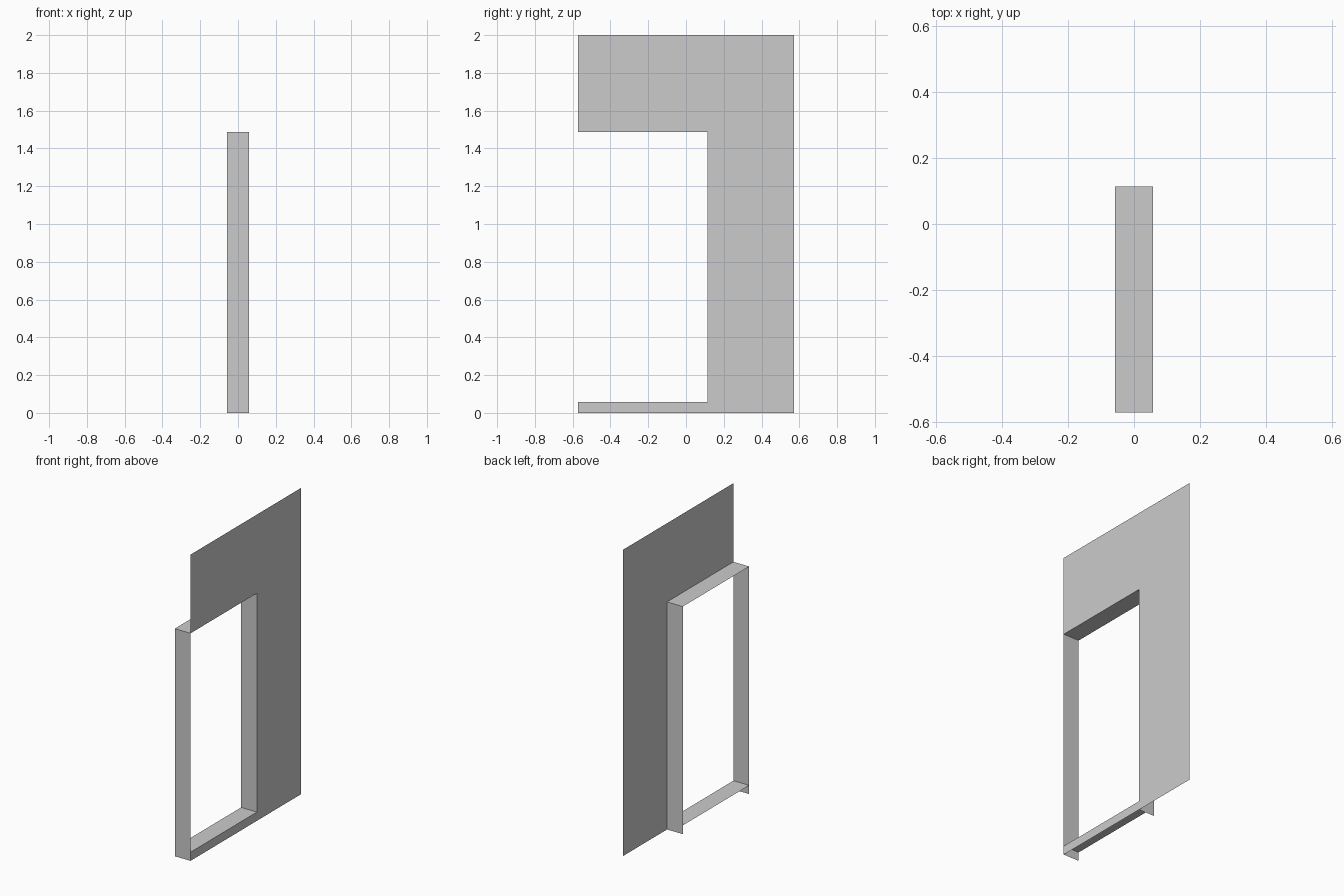
import bpy

cube = bpy.data.objects.get("Cube")
if cube:
    bpy.data.objects.remove(cube, do_unlink=True)

# Main dimensions
HALF_DEPTH = 0.057            # wall face at +x, inner edge of the lining at -x
FRONT, BACK = -0.571, 0.571   # wall extent in y
JAMB = 0.114                  # back side of the opening
SILL, HEAD, TOP = 0.057, 1.486, 2.0

grey = bpy.data.materials.new("light grey")
grey.use_nodes = True
colour = (0.6, 0.6, 0.6, 1)
grey.diffuse_color = colour
grey.node_tree.nodes["Principled BSDF"].inputs["Base Color"].default_value = colour


def sheet(name, verts):
    """Single flat face through the given corners."""
    mesh = bpy.data.meshes.new(name)
    mesh.from_pydata(verts, [], [range(len(verts))])
    mesh.materials.append(grey)
    obj = bpy.data.objects.new(name, mesh)
    bpy.context.collection.objects.link(obj)
    return obj


def lining(name, start, end):
    """Strip running through the wall depth between two (y, z) points."""
    sheet(name, [(HALF_DEPTH, *start), (HALF_DEPTH, *end),
                 (-HALF_DEPTH, *end), (-HALF_DEPTH, *start)])


# Wall face: C-shaped outline around the opening
outline = [(FRONT, 0), (BACK, 0), (BACK, TOP), (FRONT, TOP),
           (FRONT, HEAD), (JAMB, HEAD), (JAMB, SILL), (FRONT, SILL)]
sheet("wall_panel", [(HALF_DEPTH, y, z) for y, z in outline])

# Lining of the opening; both jambs run down to the floor
lining("sill", (FRONT, SILL), (JAMB, SILL))
lining("back_jamb", (JAMB, 0), (JAMB, HEAD))
lining("head", (JAMB, HEAD), (FRONT, HEAD))
lining("front_jamb", (FRONT, HEAD), (FRONT, 0))
